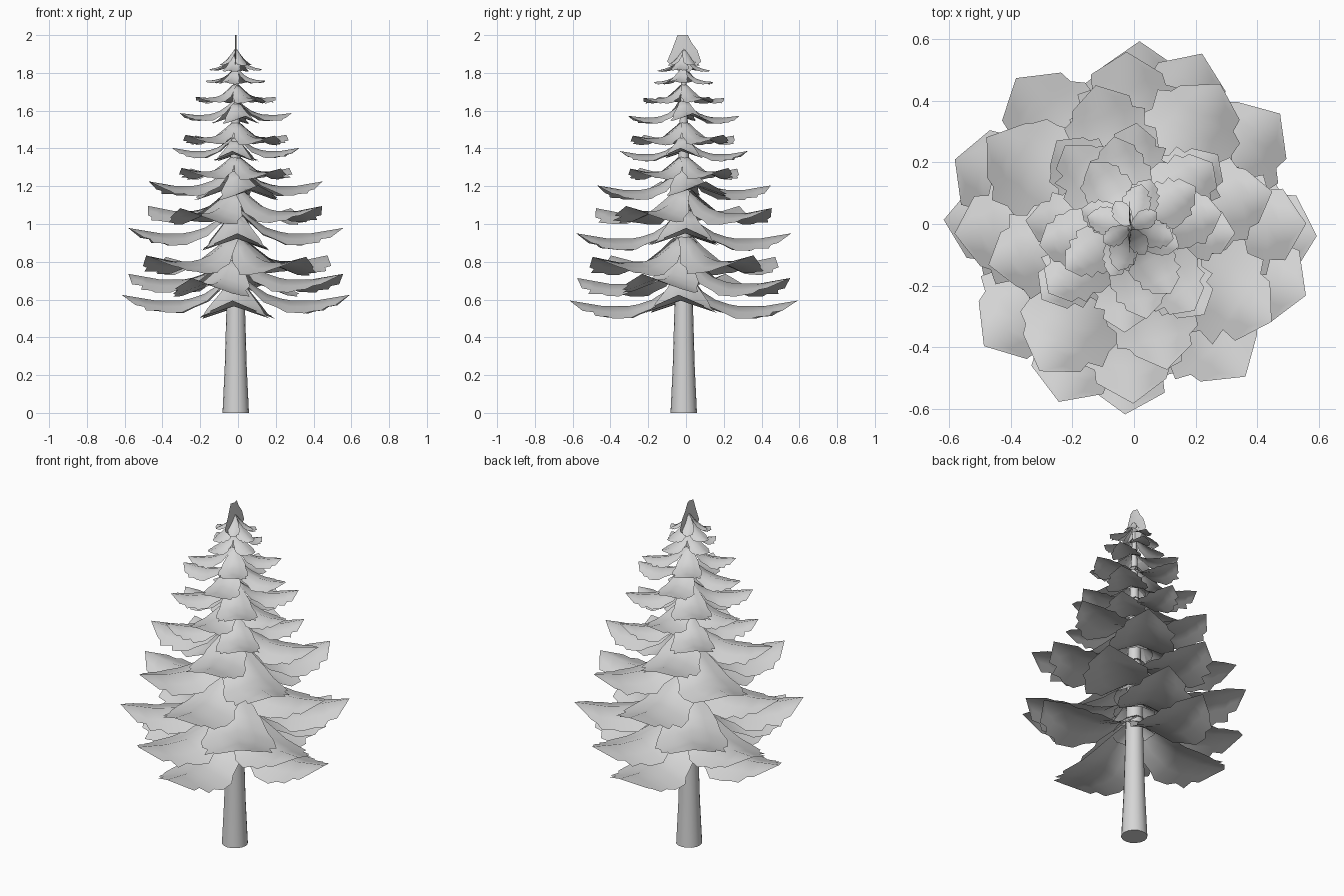
import bpy, bmesh, math, random
from mathutils import Matrix, Vector

random.seed(4)
cube = bpy.data.objects.get("Cube")
if cube:
    bpy.data.objects.remove(cube, do_unlink=True)

mat = bpy.data.materials.new("light_grey")
mat.use_nodes = True
GREY = (0.67, 0.67, 0.67, 1)
mat.diffuse_color = GREY
mat.node_tree.nodes["Principled BSDF"].inputs["Base Color"].default_value = GREY

AXIS = Vector((-0.012, -0.012, 0))


def finish(name, bm, angle):
    mesh = bpy.data.meshes.new(name)
    bm.to_mesh(mesh)
    bm.free()
    mesh.materials.append(mat)
    obj = bpy.data.objects.new(name, mesh)
    bpy.context.collection.objects.link(obj)
    bpy.ops.object.select_all(action="DESELECT")
    obj.select_set(True)
    bpy.context.view_layer.objects.active = obj
    bpy.ops.object.shade_smooth_by_angle(angle=math.radians(angle))


def lerp_profile(points, t):
    for (a, za), (b, zb) in zip(points, points[1:]):
        if t <= b:
            return za + (zb - za) * (t - a) / (b - a)
    return points[-1][1]


# Tapered trunk
bm = bmesh.new()
rings = []
for z, r in ((0, 0.07), (0.25, 0.058), (0.6, 0.048), (1.2, 0.033), (1.88, 0.01)):
    ring = [bm.verts.new(AXIS + Vector((r * math.cos(a), r * math.sin(a), z)))
            for a in (math.tau * k / 16 for k in range(16))]
    if rings:
        last = rings[-1]
        for k in range(16):
            n = (k + 1) % 16
            bm.faces.new((last[k], last[n], ring[n], ring[k]))
    rings.append(ring)
bm.faces.new(rings[0][::-1])
bm.faces.new(rings[-1])
finish("trunk", bm, 40)

# Ridge line of a frond, and its jagged rows: middle, half width, edge.
# The base folds over the trunk and forms a small collar behind it.
RIDGE = [(-0.18, 0.04), (-0.05, 0.17), (0.04, 0.18), (0.12, 0.11),
         (0.25, 0.015), (0.45, -0.05), (0.7, -0.05), (1, 0)]
ROWS = [(-0.18, 0.13, -0.14), (-0.05, 0.08, -0.04), (0.04, 0.08, 0.03),
        (0.14, 0.13, 0.12), (0.28, 0.23, 0.25), (0.4, 0.26, 0.38),
        (0.49, 0.31, 0.46), (0.62, 0.32, 0.61), (0.7, 0.27, 0.67),
        (0.78, 0.29, 0.77), (0.85, 0.21, 0.8), (0.91, 0.2, 0.87)]
ACROSS = (1, 0.5, 0, -0.5, -1)


def add_frond(bm, length, matrix, steep):
    def vert(t, lat):
        z = lerp_profile(RIDGE, t) - 0.34 * abs(lat) + steep * (1 - abs(t))
        return bm.verts.new(matrix @ (Vector((t, lat, z)) * length))

    rows = []
    for mid, half, edge in ROWS:
        row = []
        for s in ACROSS:
            jag = random.uniform(-0.015, 0.015) if abs(s) == 1 else 0
            row.append(vert(mid + (edge - mid) * s * s + jag, s * (half + jag)))
        rows.append(row)
    for a, b in zip(rows, rows[1:]):
        for k in range(4):
            bm.faces.new((a[k], a[k + 1], b[k + 1], b[k]))
    tip = vert(1, 0)
    for k in range(4):
        bm.faces.new((rows[-1][k], rows[-1][k + 1], tip))


# Whorls of four fronds: tip height, length, first angle, steepness
TIERS = [(0.61, 0.605, -2, 0), (0.725, 0.61, 68, 0), (0.83, 0.61, 38, 0),
         (0.965, 0.57, 1, 0), (1.09, 0.55, 57, 0), (1.215, 0.475, 14, 0),
         (1.295, 0.37, 40, 0), (1.395, 0.34, -3, 0), (1.47, 0.34, 38, 0.03),
         (1.58, 0.3, 10, 0.05), (1.67, 0.25, 32, 0.1), (1.755, 0.17, 68, 0.25),
         (1.815, 0.145, 75, 0.4), (1.84, 0.1, 30, 0.7)]
for i, (z, length, angle, steep) in enumerate(TIERS):
    bm = bmesh.new()
    for k in range(4):
        turn = math.radians(angle + 90 * k + random.uniform(-1, 1))
        lift = 0.025 * length * math.cos(2 * turn)
        place = Matrix.Translation(AXIS + Vector((0, 0, z + lift)))
        add_frond(bm, length, place @ Matrix.Rotation(turn, 4, "Z"), steep)
    finish(f"branch_whorl_{i + 1}", bm, 60)

# Upright leaf at the top, with a slight fold
bm = bmesh.new()
prev = None
for z, left, right in ((1.8, -0.03, 0.01), (1.86, -0.1, 0.08), (1.92, -0.075, 0.06),
                       (1.96, -0.06, 0.03), (2.0, -0.045, 0.01)):
    row = [bm.verts.new((x, y, z)) for x, y in
           ((-0.016, left), (-0.008, (left + right) / 2), (-0.016, right))]
    if prev:
        for k in range(2):
            bm.faces.new((prev[k], prev[k + 1], row[k + 1], row[k]))
    prev = row
finish("top_leaf", bm, 60)
